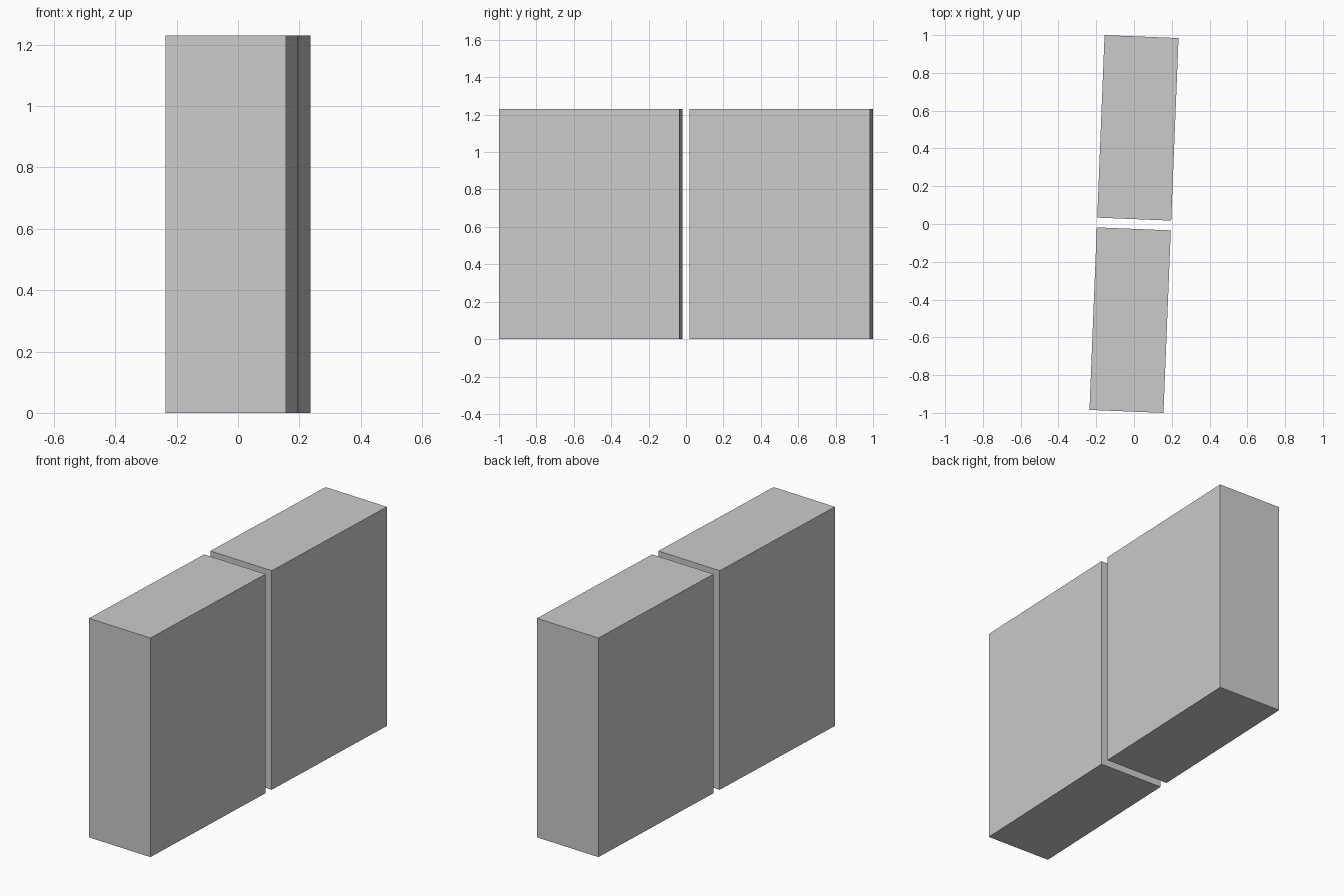
import bpy, math

if "Cube" in bpy.data.objects:
    bpy.data.objects.remove(bpy.data.objects["Cube"])

W, L, H = 0.392, 0.967, 1.23
ANGLE = math.radians(-2.3)

# One slightly turned upright slab
def slab(name, x, y):
    bpy.ops.mesh.primitive_cube_add(size=1, location=(x, y, H / 2), rotation=(0, 0, ANGLE))
    ob = bpy.context.object
    ob.name = name
    ob.scale = (W, L, H)
    bpy.ops.object.transform_apply(location=False, rotation=True, scale=True)

# Two slabs end to end with a narrow gap
slab("front_block", -0.0205, -0.509)
slab("back_block", 0.0205, 0.509)
